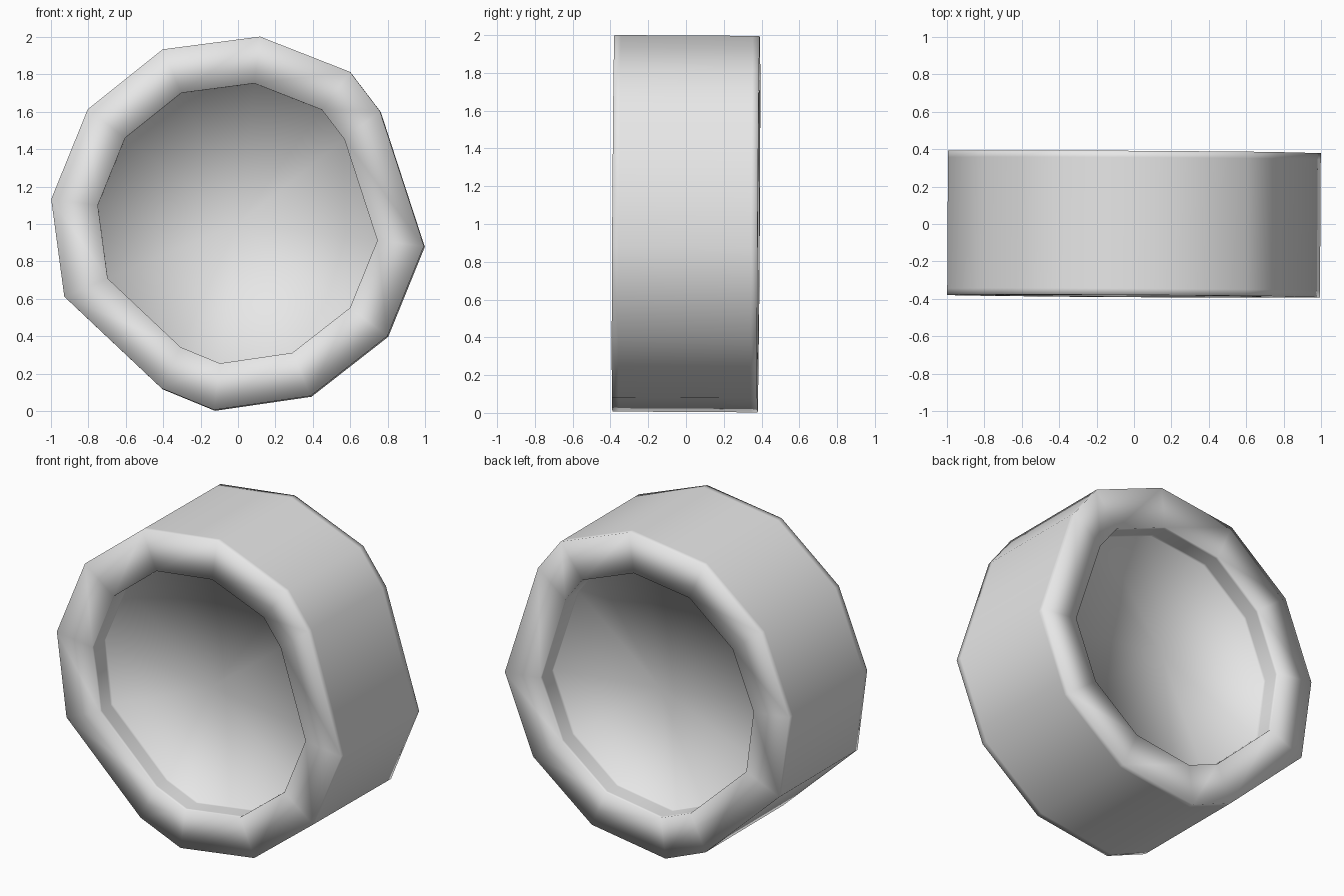
import bpy
import bmesh
from mathutils import Vector

cube = bpy.data.objects.get("Cube")
if cube:
    bpy.data.objects.remove(cube, do_unlink=True)

# Uneven twelve-sided outline (x, z) around the hub
OUTLINE = [(0.12, 0.998), (0.6, 0.81), (0.76, 0.6), (0.995, -0.12),
           (0.8, -0.6), (0.39, -0.92), (-0.125, -0.995), (-0.405, -0.88),
           (-0.925, -0.39), (-0.995, 0.13), (-0.8, 0.61), (-0.4, 0.93)]
HALF = 0.385      # half of the thickness
INNER = 0.75      # recess size relative to the outline
DEPTH = 0.13      # recess depth
HOLD = 0.02       # support loops that keep the smooth edges tight

# Front half of the cross-section: recess floor, lip, outer wall
half = [(INNER, -HALF + DEPTH), (INNER, -HALF + DEPTH - HOLD),
        (INNER, -HALF + HOLD), (INNER, -HALF),
        (1, -HALF), (1, -HALF + 0.035)]
section = half + [(s, -y) for s, y in reversed(half)]

bm = bmesh.new()
rings = [[bm.verts.new((x * s, y, z * s)) for x, z in OUTLINE] for s, y in section]
count = len(OUTLINE)
for a, b in zip(rings, rings[1:]):
    for i in range(count):
        j = (i + 1) % count
        bm.faces.new((a[i], a[j], b[j], b[i]))

# Recess floors, front and back
for ring in (rings[0], rings[-1]):
    hub = bm.verts.new(Vector((0, ring[0].co.y, 0)))
    for i in range(count):
        bm.faces.new((ring[i], ring[(i + 1) % count], hub))
bmesh.ops.recalc_face_normals(bm, faces=bm.faces)
for face in bm.faces:
    face.smooth = True

mesh = bpy.data.meshes.new("recessed_wheel")
bm.to_mesh(mesh)
bm.free()

# Plain grey material
grey = bpy.data.materials.new("light_grey")
grey.use_nodes = True
colour = (0.8, 0.8, 0.8, 1)
grey.diffuse_color = colour
grey.node_tree.nodes["Principled BSDF"].inputs["Base Color"].default_value = colour
mesh.materials.append(grey)

# The wheel stands very slightly askew
wheel = bpy.data.objects.new("recessed_wheel", mesh)
wheel.location = (0, 0, 1)
wheel.rotation_euler = (-0.006, 0, -0.006)
bpy.context.collection.objects.link(wheel)
